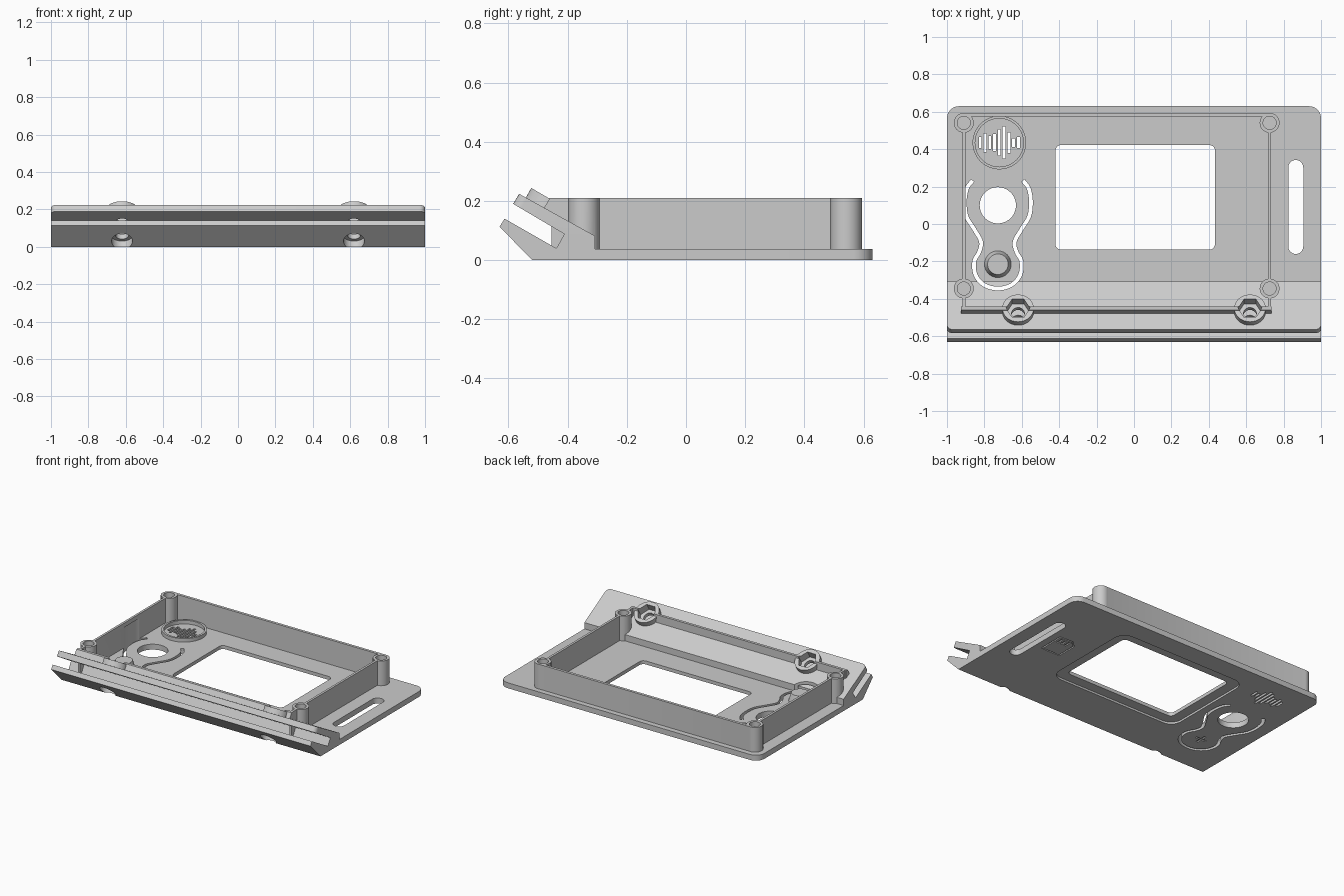
import bpy, bmesh
from math import sin, cos, pi, radians
from mathutils import Matrix, Vector

cube = bpy.data.objects.get("Cube")
if cube:
    bpy.data.objects.remove(cube, do_unlink=True)

grey = bpy.data.materials.new("light grey plastic")
grey.use_nodes = True
tone = (0.6, 0.6, 0.6, 1)
grey.diffuse_color = tone
grey.node_tree.nodes["Principled BSDF"].inputs["Base Color"].default_value = tone

PLATE = 0.038
TOP = 0.21


# Outline helpers
def circle(x, y, r, n=40):
    return [(x + r * cos(2 * pi * i / n), y + r * sin(2 * pi * i / n)) for i in range(n)]


def rounded(x0, y0, x1, y1, r, n=8):
    corners = [(x1 - r, y1 - r), (x0 + r, y1 - r), (x0 + r, y0 + r), (x1 - r, y0 + r)]
    return [(cx + r * cos(pi / 2 * (q + i / n)), cy + r * sin(pi / 2 * (q + i / n)))
            for q, (cx, cy) in enumerate(corners) for i in range(n + 1)]


def rect(x0, y0, x1, y1):
    return [(x0, y0), (x1, y0), (x1, y1), (x0, y1)]


def smooth_path(pts, n=6):
    p = [Vector(q) for q in pts]
    p = [2 * p[0] - p[1]] + p + [2 * p[-1] - p[-2]]
    out = []
    for a, b, c, d in zip(p, p[1:], p[2:], p[3:]):
        for i in range(n):
            t = i / n
            out.append((2 * b + (c - a) * t + (2 * a - 5 * b + 4 * c - d) * t ** 2
                        + (3 * b - a - 3 * c + d) * t ** 3) / 2)
    return out + [p[-2]]


def stroke(pts, width):
    p = [Vector(q) for q in pts]
    left, right = [], []
    for i, q in enumerate(p):
        t = (p[min(i + 1, len(p) - 1)] - p[max(i - 1, 0)]).normalized()
        side = Vector((-t.y, t.x)) * width / 2
        left.append(q + side)
        right.append(q - side)
    return left + right[::-1]


# Mesh helpers
def add(name, bm):
    bmesh.ops.recalc_face_normals(bm, faces=bm.faces)
    mesh = bpy.data.meshes.new(name)
    bm.to_mesh(mesh)
    bm.free()
    mesh.materials.append(grey)
    ob = bpy.data.objects.new(name, mesh)
    bpy.context.collection.objects.link(ob)
    return ob


def prism(name, outline, z0, z1, matrix=Matrix()):
    bm = bmesh.new()
    face = bm.faces.new([bm.verts.new((x, y, z0)) for x, y in outline])
    ext = bmesh.ops.extrude_face_region(bm, geom=[face])
    verts = [v for v in ext["geom"] if isinstance(v, bmesh.types.BMVert)]
    bmesh.ops.translate(bm, verts=verts, vec=(0, 0, z1 - z0))
    bm.transform(matrix)
    return add(name, bm)


def combine(ob, tool, operation):
    mod = ob.modifiers.new("combine", "BOOLEAN")
    mod.operation, mod.solver, mod.object = operation, "EXACT", tool
    with bpy.context.temp_override(object=ob, active_object=ob, selected_objects=[ob]):
        bpy.ops.object.modifier_apply(modifier=mod.name)
    bpy.data.objects.remove(tool, do_unlink=True)


def cut(ob, outline, z0, z1, matrix=Matrix()):
    combine(ob, prism("cutter", outline, z0, z1, matrix), "DIFFERENCE")


# Sideways matrix: outline (y, z) extruded along x
along_x = Matrix(((0, 0, 1, 0), (1, 0, 0, 0), (0, 1, 0, 0), (0, 0, 0, 1)))

# Base plate with rounded back corners
body = prism("faceplate_body", rounded(-1, -0.42, 1, 0.63, 0.065), 0, PLATE)

# Sloped front clamp with two prongs, tips of the upper one rounded
tip = [(-0.564, 0.224), (-0.584, 0.19)]
profile = [(-0.52, 0), (-0.63, 0.113), (-0.613, 0.14), (-0.438, 0.04), (-0.411, 0.088),
           tip[1], tip[0], (-0.308, 0.082), (-0.308, 0)]
clamp = prism("clamp", profile, -1, 1, along_x)
bm = bmesh.new()
bm.from_mesh(clamp.data)
edges = [e for e in bm.edges if abs(e.verts[0].co.x - e.verts[1].co.x) < 0.01
         and all(min(abs(v.co.y - t[0]) for t in tip) < 0.001 for v in e.verts)]
bmesh.ops.bevel(bm, geom=edges, offset=0.03, segments=5, affect="EDGES", profile=0.5)
bm.to_mesh(clamp.data)
bm.free()
combine(body, clamp, "UNION")
# Square corners where the plate meets the clamp
combine(body, prism("infill", rect(-1, -0.36, 1, -0.2), 0, PLATE), "UNION")

# Front ridge of the enclosure wall
ridge = [(-0.495, 0.15), (-0.46, TOP), (-0.441, TOP), (-0.441, 0.13)]
combine(body, prism("ridge", ridge, -0.925, 0.735, along_x), "UNION")

# Enclosure walls and corner posts
for outline in (rect(-0.916, -0.455, -0.9, 0.55), rect(0.716, -0.455, 0.732, 0.55),
                rect(-0.91, 0.574, 0.725, 0.593)):
    combine(body, prism("wall", outline, 0.02, TOP), "UNION")
posts = [(x, y) for x in (-0.91, 0.725) for y in (-0.345, 0.541)]
for x, y in posts:
    combine(body, prism("post", circle(x, y, 0.053), 0.01, TOP), "UNION")
for x, y in posts:
    cut(body, circle(x, y, 0.035), 0.06, 0.3)

# Tilted nut bosses with hex pockets, bolt holes and screw head recesses
tilts = [Matrix.Translation((x, -0.45, 0.2015)) @ Matrix.Rotation(radians(-30), 4, "X")
         for x in (-0.62, 0.62)]
for tilt in tilts:
    combine(body, prism("boss", circle(0, 0, 0.084), -0.06, 0, tilt), "UNION")
for tilt in tilts:
    cut(body, circle(0, 0, 0.064, 6), -0.052, 0.05, tilt)
    cut(body, circle(0, 0, 0.034), -0.3, -0.04, tilt)
    cut(body, circle(0, 0, 0.056), -0.3, -0.165, tilt)

# Screen window with a stepped recess underneath, and the strap slot
cut(body, rounded(-0.42, -0.137, 0.433, 0.422, 0.03), -0.1, 0.1)
cut(body, rounded(-0.49, -0.207, 0.503, 0.492, 0.08), -0.1, 0.014)
cut(body, rounded(0.825, -0.16, 0.905, 0.342, 0.0399), -0.1, 0.1)

# Finger hole and the flexible button slit around it
BX = -0.728
cut(body, circle(BX, 0.1, 0.097), -0.1, 0.1)
half = [(0.135, 0.232), (0.165, 0.19), (0.177, 0.12), (0.167, 0.04), (0.125, -0.03),
        (0.09, -0.095), (0.1, -0.15), (0.126, -0.2), (0.12, -0.27), (0.075, -0.325)]
path = [(BX - x, y) for x, y in half] + [(BX, -0.345)] + [(BX + x, y) for x, y in half[::-1]]
cut(body, stroke(smooth_path(path), 0.02), -0.1, 0.18)

# Sound wave slots
for i, h in enumerate((0.06, 0.1, 0.07, 0.09, 0.14, 0.17, 0.11, 0.045, 0.06)):
    x = -0.822 + i * 0.0255
    cut(body, rect(x - 0.0075, 0.435 - h / 2, x + 0.0075, 0.435 + h / 2), -0.1, 0.1)

# Engraved plus and card symbols on the underside
for w, h in ((0.04, 0.007), (0.007, 0.04)):
    cut(body, rect(BX - w, -0.215 - h, BX + w, -0.215 + h), -0.1, 0.008)
card = [(0.7, 0.02), (0.77, 0.02), (0.77, 0.2), (0.67, 0.2), (0.63, 0.16), (0.63, 0.02), (0.699, 0.02)]
cut(body, stroke(card, 0.01), -0.1, 0.008)
for x in (0.68, 0.71, 0.74):
    cut(body, rect(x - 0.007, 0.135, x + 0.007, 0.18), -0.1, 0.008)

# Raised speaker ring
ring = prism("speaker_ring", circle(-0.72, 0.435, 0.143, 56), PLATE - 0.005, PLATE + 0.025)
cut(ring, circle(-0.72, 0.435, 0.129, 56), -0.1, 0.2)

# Tapered button plunger
bm = bmesh.new()
bmesh.ops.create_cone(bm, cap_ends=True, segments=40, radius1=0.073, radius2=0.055, depth=0.06,
                      matrix=Matrix.Translation((BX, -0.215, PLATE + 0.025)))
button = add("button_plunger", bm)

# Smooth the curved surfaces and keep the edges crisp
bpy.ops.object.select_all(action="DESELECT")
for ob in (body, ring, button):
    ob.select_set(True)
bpy.context.view_layer.objects.active = body
bpy.ops.object.shade_smooth_by_angle(angle=radians(25))
